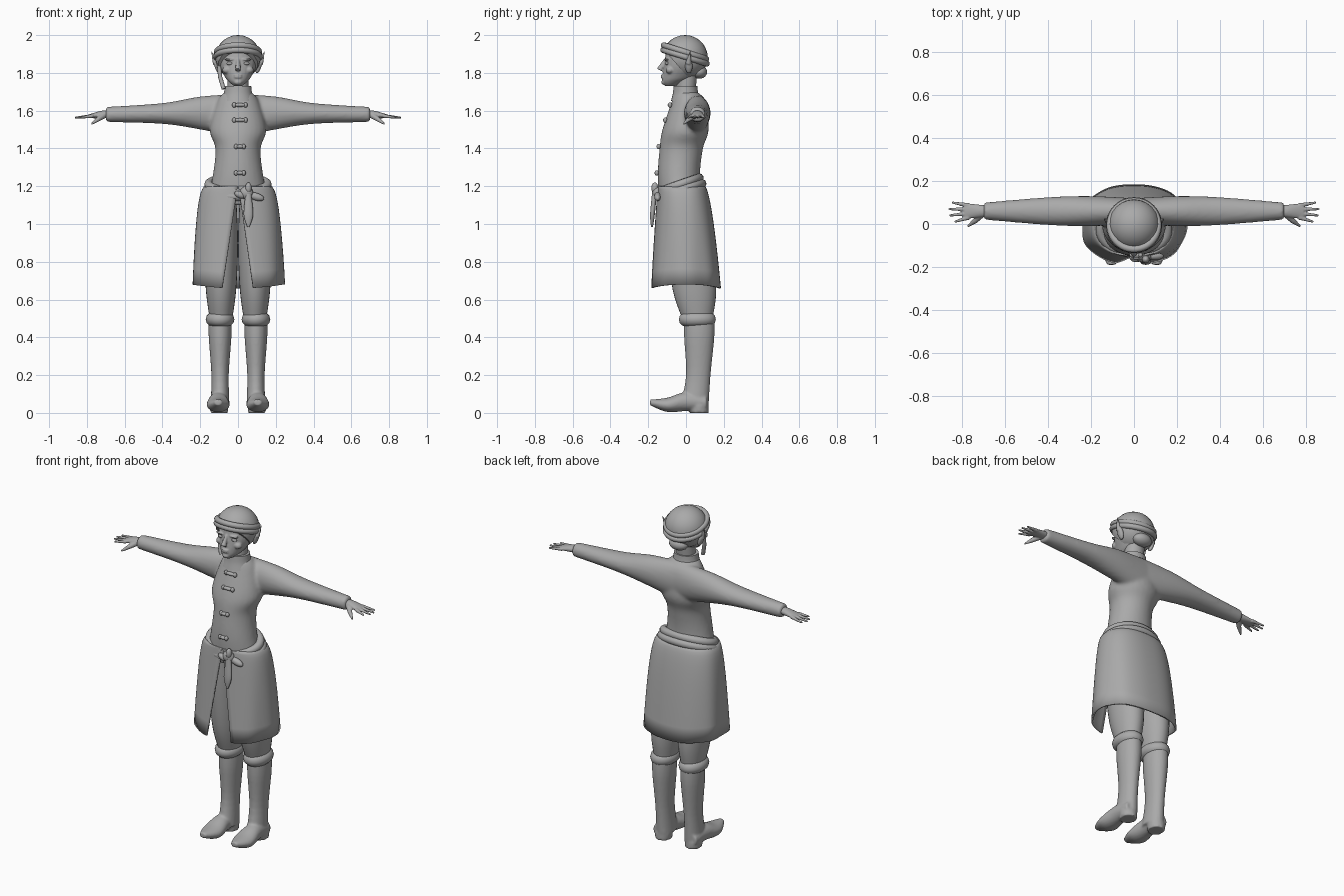
import bpy, bmesh, math
from mathutils import Matrix, Vector

default_cube = bpy.data.objects.get("Cube")
if default_cube:
    bpy.data.objects.remove(default_cube, do_unlink=True)

shade = (.4, .4, .4, 1)
grey = bpy.data.materials.new("plain grey")
grey.use_nodes = True
grey.diffuse_color = shade
grey.node_tree.nodes["Principled BSDF"].inputs["Base Color"].default_value = shade


def spline(before, start, end, after, u):
    """Smooth step between two key rings."""
    slope_in, slope_out = (end - before) / 2, (after - start) / 2
    ease = u * u * (3 - 2 * u)
    return start + (end - start) * ease + slope_in * u * (1 - u) ** 2 - slope_out * u * u * (1 - u)


def loft(bm, axis, centre, keys, side=1, sides=28, steps=5):
    """Closed skin over ellipses; each key is position, half width, low, high."""
    keys = [Vector(key) for key in keys]
    rings = []
    for k in range(len(keys) - 1):
        before, after = keys[max(k - 1, 0)], keys[min(k + 2, len(keys) - 1)]
        rings += [spline(before, keys[k], keys[k + 1], after, i / steps) for i in range(steps)]
    rings.append(keys[-1])
    loops = []
    for along, half, low, high in rings:
        loop = []
        for i in range(sides):
            angle = math.tau * i / sides
            u = centre + half * math.cos(angle)
            v = (low + high) / 2 + (high - low) / 2 * math.sin(angle)
            place = {"x": (side * along, u, v), "y": (u, along, v), "z": (u, v, along)}
            loop.append(bm.verts.new(place[axis]))
        loops.append(loop)
    for lower, upper in zip(loops, loops[1:]):
        for i in range(sides):
            j = (i + 1) % sides
            bm.faces.new((lower[i], lower[j], upper[j], upper[i]))
    bm.faces.new(loops[0])
    bm.faces.new(loops[-1])


def ball(bm, centre, radii, tilt=0):
    matrix = Matrix.Translation(centre) @ Matrix.Rotation(tilt, 4, "Y") @ Matrix.Diagonal((*radii, 1))
    bmesh.ops.create_uvsphere(bm, u_segments=24, v_segments=14, radius=1, matrix=matrix)


def rod(bm, start, end, thick, thin):
    """Tapered round bar between two points."""
    start, end = Vector(start), Vector(end)
    turn = (end - start).to_track_quat("Z", "Y").to_matrix().to_4x4()
    bmesh.ops.create_cone(bm, cap_ends=True, segments=12, radius1=thick, radius2=thin,
                          depth=(end - start).length, matrix=Matrix.Translation((start + end) / 2) @ turn)


def select_only(ob):
    bpy.context.collection.objects.link(ob)
    ob.data.materials.append(grey)
    bpy.ops.object.select_all(action="DESELECT")
    ob.select_set(True)
    bpy.context.view_layer.objects.active = ob


def finish(name, bm, voxel=0, smooth=0, mirror=False, thickness=0):
    bmesh.ops.recalc_face_normals(bm, faces=bm.faces[:])
    mesh = bpy.data.meshes.new(name)
    bm.to_mesh(mesh)
    bm.free()
    ob = bpy.data.objects.new(name, mesh)
    select_only(ob)
    bpy.ops.object.shade_smooth_by_angle(angle=math.radians(50))
    if thickness:
        ob.modifiers.new("thickness", "SOLIDIFY").thickness = thickness
    if voxel:
        blend = ob.modifiers.new("blend", "REMESH")
        blend.mode, blend.voxel_size, blend.use_smooth_shade = "VOXEL", voxel, True
        soften = ob.modifiers.new("soften", "SMOOTH")
        soften.factor, soften.iterations = .5, smooth
    if mirror:
        ob.modifiers.new("pair", "MIRROR")


def rope(name, points, radius, closed=True):
    """Round cord along a path, turned into a mesh."""
    curve = bpy.data.curves.new(name, "CURVE")
    curve.dimensions, curve.use_fill_caps = "3D", True
    curve.bevel_depth, curve.bevel_resolution = radius, 4
    path = curve.splines.new("POLY")
    path.points.add(len(points) - 1)
    for point, place in zip(path.points, points):
        point.co = (*place, 1)
    path.use_cyclic_u = closed
    select_only(bpy.data.objects.new(name, curve))
    bpy.ops.object.convert(target="MESH")


def hoop(centre, half_x, half_y, rise=0, count=48):
    """Ellipse that climbs towards the back."""
    x, y, z = centre
    turns = [math.tau * i / count for i in range(count)]
    return [(x + half_x * math.cos(a), y + half_y * math.sin(a), z + rise * math.sin(a)) for a in turns]


# Coat body and sleeves, blended into one skin
bm = bmesh.new()
loft(bm, "z", 0, [(1.1, .17, -.14, .1), (1.25, .135, -.15, .075), (1.4, .12, -.14, .09),
                  (1.5, .15, -.125, .12), (1.65, .11, -.075, .1), (1.7, .07, -.06, .06)])
for side in (1, -1):
    loft(bm, "x", .06, [(0, .06, 1.46, 1.69), (.2, .07, 1.5, 1.675), (.4, .065, 1.53, 1.64),
                        (.7, .04, 1.54, 1.62)], side)
finish("coat", bm, voxel=.009, smooth=8)

# Standing collar and neck
bm = bmesh.new()
loft(bm, "z", 0, [(1.65, .09, -.08, .08), (1.69, .075, -.07, .065), (1.73, .07, -.065, .06)])
finish("collar", bm)
bm = bmesh.new()
loft(bm, "z", 0, [(1.7, .055, -.05, .05), (1.8, .055, -.05, .06)])
finish("neck", bm)

# Coat skirt: an open shell whose front slit widens towards the hem
bm = bmesh.new()
rows, columns, square = [], 64, .85
for i in range(13):
    fall = (i / 12) ** 2
    half = .16 + .085 * fall ** .3
    front, back, slit = -.15 - .04 * fall, .1 + .085 * fall ** .6, .002 + .08 * fall
    reach = math.acos((slit / half) ** (1 / square))
    row = []
    for j in range(columns + 1):
        angle = (math.pi + 2 * reach) * j / columns - reach
        across, deep = (math.copysign(abs(f(angle)) ** square, f(angle)) for f in (math.cos, math.sin))
        fold = 1 + .02 * fall * math.cos(7 * angle)
        row.append(bm.verts.new((half * across * fold, (front + back) / 2 + (back - front) / 2 * deep,
                                 1.2 - .54 * fall + .02 * fall * across ** 2)))
    rows.append(row)
for upper, lower in zip(rows, rows[1:]):
    for j in range(columns):
        bm.faces.new((upper[j], upper[j + 1], lower[j + 1], lower[j]))
finish("coat_skirt", bm, thickness=.01)

# Rolled belt with knot and hanging end
rope("belt_upper", hoop((0, -.03, 1.21), .155, .1, rise=.035), .023)
rope("belt_lower", hoop((0, -.025, 1.18), .165, .11, rise=.035), .023)
bm = bmesh.new()
ball(bm, (.045, -.155, 1.165), (.035, .025, .035))
ball(bm, (.055, -.165, 1.19), (.017, .018, .03))
ball(bm, (.095, -.15, 1.145), (.045, .018, .02), tilt=.3)
ball(bm, (.01, -.16, 1.155), (.03, .018, .018), tilt=.4)
loft(bm, "z", .055, [(1.16, .015, -.18, -.155), (1.05, .025, -.19, -.165), (.985, .006, -.185, -.175)])
finish("belt_knot", bm)

# Toggle fastenings down the chest
bm = bmesh.new()
for height, depth in [(1.63, .085), (1.55, .11), (1.41, .145), (1.27, .155)]:
    half = .04 if height > 1.5 else .027
    ball(bm, (.01, -depth, height), (half, .012, .01))
    for end in (-half, half):
        ball(bm, (.01 + end * .75, -depth, height), (.011, .011, .014))
finish("toggles", bm)

# Hands with fanned fingers
bm = bmesh.new()
loft(bm, "x", .06, [(.67, .025, 1.565, 1.6), (.72, .03, 1.56, 1.6), (.79, .037, 1.56, 1.58)])
for finger in range(4):
    knuckle = (.77, .03 + .019 * finger, 1.572)
    tip = (.865 - .01 * (finger - 1.7) ** 2, .01 + .03 * finger, 1.563)
    rod(bm, knuckle, tip, .011, .005)
rod(bm, (.71, .045, 1.575), (.74, .015, 1.555), .017, .013)
rod(bm, (.74, .015, 1.555), (.775, -.012, 1.53), .013, .005)
finish("hands", bm, voxel=.004, smooth=2, mirror=True)

# Trouser legs
bm = bmesh.new()
loft(bm, "z", .09, [(1.15, .08, -.11, .07), (.9, .09, -.1, .14), (.65, .08, -.07, .16), (.5, .06, -.02, .14)])
finish("trousers", bm, mirror=True)

# Boots: shaft, upturned foot and heel, with rolled cuffs
bm = bmesh.new()
loft(bm, "z", .095, [(.5, .06, -.01, .15), (.4, .06, -.01, .15), (.2, .046, 0, .13), (.04, .05, -.03, .12)])
loft(bm, "y", .105, [(.11, .04, .015, .09), (0, .05, .01, .11), (-.1, .06, .005, .08), (-.19, .02, .04, .07)])
loft(bm, "z", .1, [(0, .046, .02, .12), (.04, .05, .02, .12)])
finish("boots", bm, voxel=.007, smooth=3, mirror=True)
for name, side in (("left_boot_cuff", 1), ("right_boot_cuff", -1)):
    rope(name, hoop((side * .095, .06, .495), .038, .06), .038)

# Head with nose, lips, chin, brows and cheeks blended in
bm = bmesh.new()
loft(bm, "z", 0, [(1.73, .02, -.11, -.06), (1.75, .045, -.125, -.01), (1.78, .07, -.125, .05),
                  (1.85, .1, -.115, .1), (1.95, .09, -.1, .09)])
rod(bm, (0, -.11, 1.87), (0, -.14, 1.815), .008, .016)
for height in (1.777, 1.787):
    ball(bm, (0, -.122, height), (.022, .012, .006))
ball(bm, (0, -.115, 1.75), (.022, .016, .014))
for side in (1, -1):
    ball(bm, (side * .044, -.103, 1.871), (.03, .014, .006))
    ball(bm, (side * .058, -.085, 1.815), (.025, .022, .02))
finish("head", bm, voxel=.0045, smooth=3)
bm = bmesh.new()
ball(bm, (.043, -.1, 1.85), (.018, .011, .009))
finish("eyes", bm, mirror=True)

# Pointed ears
bm = bmesh.new()
ball(bm, (.11, .015, 1.835), (.014, .02, .04), tilt=.3)
rod(bm, (.118, .012, 1.85), (.142, .025, 1.92), .016, .001)
finish("ears", bm, voxel=.004, smooth=2, mirror=True)

# Hair cap trimmed clear of the face, low bun and side lock
bm = bmesh.new()
ball(bm, (0, -.005, 1.883), (.12, .12, .117))
bmesh.ops.bisect_plane(bm, geom=bm.verts[:] + bm.edges[:] + bm.faces[:], plane_co=(0, -.11, 1.915),
                       plane_no=Vector((0, 8, 7)).normalized(), clear_inner=True)
bmesh.ops.holes_fill(bm, edges=[edge for edge in bm.edges if edge.is_boundary])
ball(bm, (0, .07, 1.805), (.058, .042, .036))
finish("hair", bm)
rope("side_lock", [(-.1, -.03, 1.84), (-.095, -.04, 1.78), (-.076, -.055, 1.715)], .011, closed=False)

# Twisted headband
for name, height, half in (("headband_upper", 1.91, .112), ("headband_lower", 1.885, .115)):
    rope(name, hoop((0, -.005, height), half, half, rise=-.036), .016)
